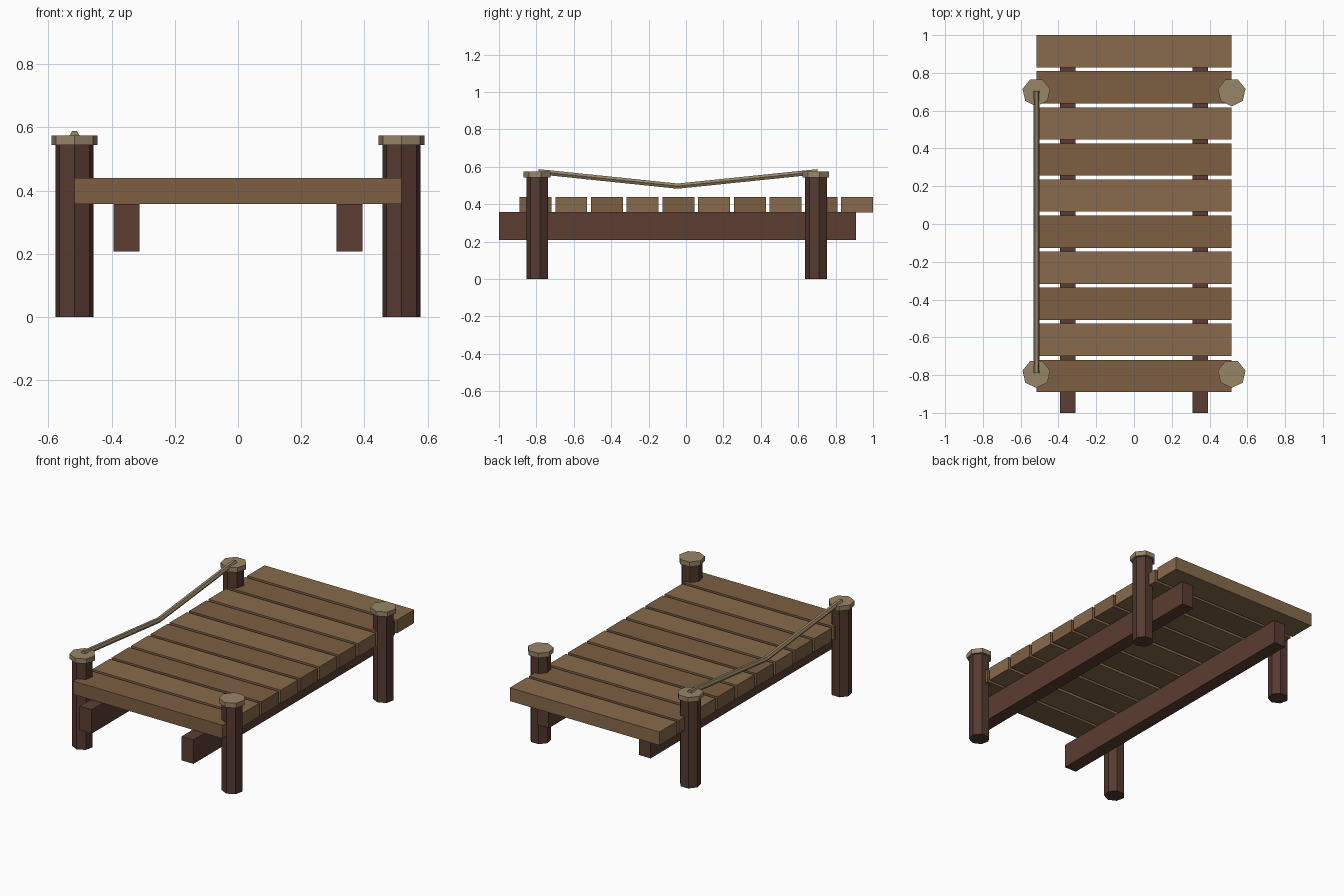
import bpy, bmesh, math
from mathutils import Matrix, Vector

if "Cube" in bpy.data.objects:
    bpy.data.objects.remove(bpy.data.objects["Cube"])


def material(name, rgb):
    m = bpy.data.materials.new(name)
    m.diffuse_color = (*rgb, 1)
    m.use_nodes = True
    m.node_tree.nodes["Principled BSDF"].inputs["Base Color"].default_value = m.diffuse_color
    return m


WOOD_DARK = material("plank_wood_dark", (0.205, 0.115, 0.054))
WOOD_LIGHT = material("plank_wood_light", (0.245, 0.147, 0.072))
BEAM = material("beam_wood", (0.105, 0.047, 0.031))
POST = material("post_wood", (0.092, 0.042, 0.030))
ROPE = material("rope_tan", (0.31, 0.235, 0.135))


def finish(name, bm, mat):
    bmesh.ops.recalc_face_normals(bm, faces=bm.faces)
    mesh = bpy.data.meshes.new(name)
    bm.to_mesh(mesh)
    bm.free()
    mesh.materials.append(mat)
    ob = bpy.data.objects.new(name, mesh)
    bpy.context.collection.objects.link(ob)
    return ob


def box(name, lo, hi, mat):
    lo, hi = Vector(lo), Vector(hi)
    bm = bmesh.new()
    bmesh.ops.create_cube(bm, size=1, matrix=Matrix.Translation((lo + hi) / 2)
                          @ Matrix.Diagonal((*(hi - lo), 1)))
    return finish(name, bm, mat)


def tube(name, rings, mat):
    """Skin a closed surface through a list of vertex rings."""
    bm = bmesh.new()
    loops = [[bm.verts.new(p) for p in ring] for ring in rings]
    n = len(loops[0])
    for a, b in zip(loops, loops[1:]):
        for i in range(n):
            j = (i + 1) % n
            bm.faces.new((a[i], a[j], b[j], b[i]))
    bm.faces.new(loops[0])
    bm.faces.new(loops[-1])
    return finish(name, bm, mat)


def prism(name, x, y, z0, z1, r, mat, sides=7):
    # one corner points to the front
    angles = [-math.pi / 2 + math.tau * i / sides for i in range(sides)]
    return tube(name, [[(x + r * math.cos(a), y + r * math.sin(a), z)
                        for a in angles] for z in (z0, z1)], mat)


HALF_W = 0.517
POST_Y = {"front": -0.793, "back": 0.698}

# Deck planks in alternating tones
for i in range(10):
    y = -0.89 + i * 0.191
    box(f"plank_{i + 1}", (-HALF_W, y, 0.357), (HALF_W, y + 0.171, 0.44),
        WOOD_LIGHT if i % 2 else WOOD_DARK)

for side, s in (("left", -1), ("right", 1)):
    # Support beams under the deck
    box(f"{side}_beam", (s * 0.352 - 0.041, -1.0, 0.208),
        (s * 0.352 + 0.041, 0.91, 0.358), BEAM)
    # Corner posts with wider caps
    for end, y in POST_Y.items():
        prism(f"{end}_{side}_post", s * HALF_W, y, 0, 0.545, 0.061, POST)
        prism(f"{end}_{side}_post_cap", s * HALF_W, y, 0.544, 0.574, 0.075, ROPE)

# Sagging rope along the left side
path = [(-0.788, 0.574), (-0.045, 0.497), (0.703, 0.574)]
tube("left_rope", [[(-HALF_W + 0.016 * math.cos(math.tau * k / 6), y,
                     z + 0.016 * math.sin(math.tau * k / 6)) for k in range(6)]
                   for y, z in path], ROPE)
